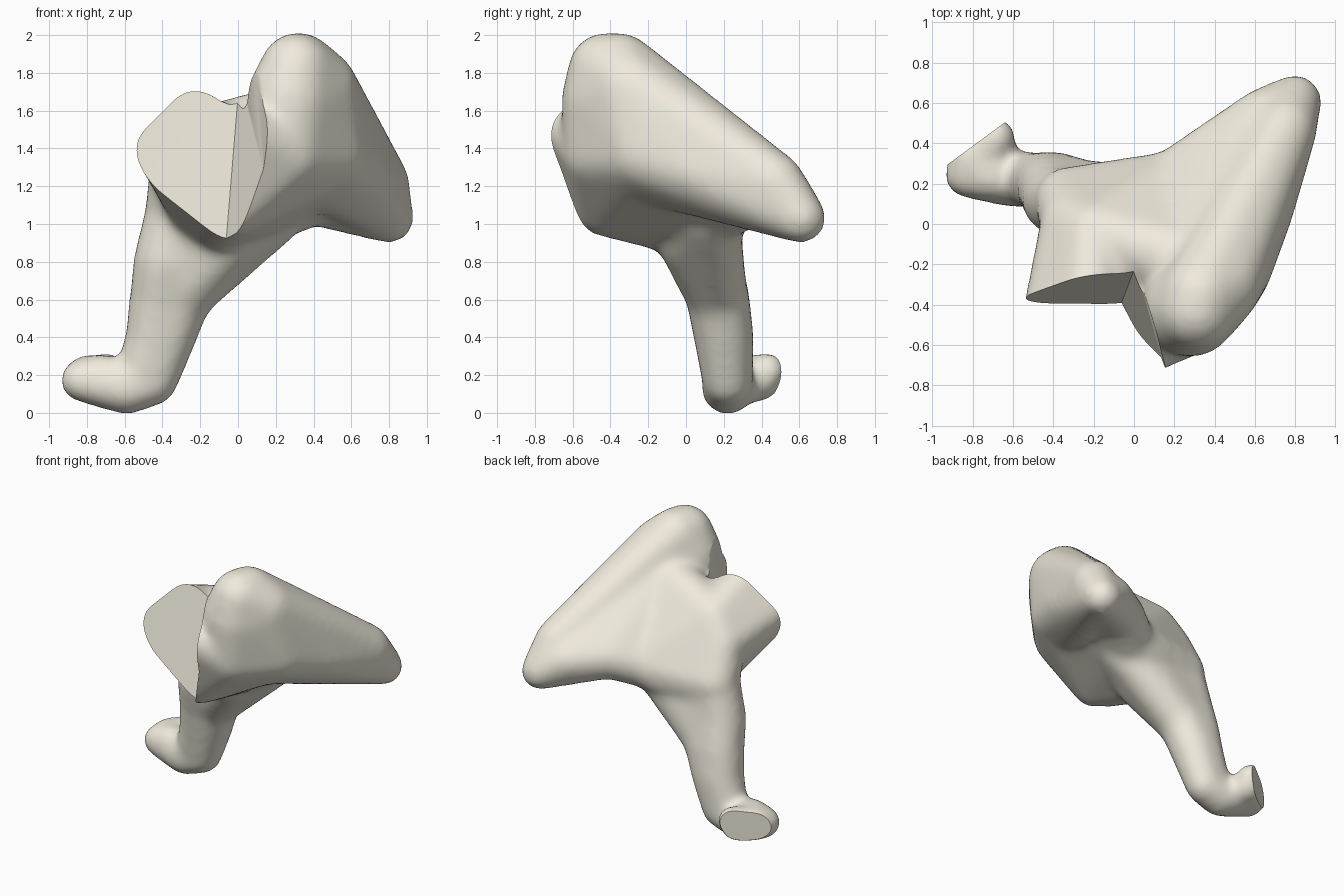
import bpy
import bmesh
from mathutils import Matrix

cube = bpy.data.objects.get("Cube")
if cube:
    bpy.data.objects.remove(cube, do_unlink=True)


def add_hull(target, balls):
    """Add the convex hull of some balls (x, y, z, radius) to a bmesh."""
    part = bmesh.new()
    for x, y, z, r in balls:
        if r:
            # A little extra radius makes up for the later softening
            bmesh.ops.create_icosphere(part, subdivisions=3, radius=r + 0.0026 / r,
                                       matrix=Matrix.Translation((x, y, z)))
        else:
            part.verts.new((x, y, z))
    bmesh.ops.delete(part, geom=part.edges[:], context='EDGES_FACES')
    bmesh.ops.convex_hull(part, input=part.verts[:])
    inner = [v for v in part.verts if not v.link_faces]
    bmesh.ops.delete(part, geom=inner, context='VERTS')
    bmesh.ops.recalc_face_normals(part, faces=part.faces[:])
    mesh = bpy.data.meshes.new("hull")
    part.to_mesh(mesh)
    part.free()
    target.from_mesh(mesh)
    bpy.data.meshes.remove(mesh)


def make_object(name, hulls):
    bm = bmesh.new()
    for balls in hulls:
        add_hull(bm, balls)
    mesh = bpy.data.meshes.new(name)
    bm.to_mesh(mesh)
    bm.free()
    obj = bpy.data.objects.new(name, mesh)
    bpy.context.collection.objects.link(obj)
    return obj


# Balls shared by neighbouring parts
wing_front = (0.26, -0.44, 1.38, 0.20)
wing_side = (0.47, -0.22, 1.38, 0.20)
wing_top = (0.30, -0.20, 1.55, 0.19)
tip = (0.80, 0.61, 1.03, 0.11)
lip = (0.05, -0.63, 1.50, 0.10)
neck_low = (-0.02, -0.43, 1.10, 0.15)
neck_side = (-0.30, 0.00, 1.30, 0.15)
neck_back = (-0.20, -0.05, 1.45, 0.15)
heel = (-0.59, 0.22, 0.13, 0.12)
hip = (-0.12, 0.08, 1.00, 0.18)
edge_near = (0.20, 0.19, 1.09, 0.16)
edge_far = (0.40, 0.35, 1.15, 0.14)

# Large rounded wing, from the high crown to the low rear tip
wing = [(0.31, -0.43, 1.82, 0.18), (0.33, -0.35, 1.82, 0.18),
        (0.28, -0.42, 1.66, 0.23), (0.42, -0.30, 1.72, 0.20),
        wing_front, wing_side, tip, (0.75, 0.47, 1.22, 0.14),
        (0.61, 0.08, 1.28, 0.17)]

# Broad neck that widens towards the broken front face
neck = [(-0.42, -0.52, 1.43, 0.13), (-0.23, -0.52, 1.65, 0.13), lip, neck_low,
        neck_side, neck_back, hip]

# Underside that joins the wing to the neck and the leg
underside = [wing_front, lip, neck_low, hip, wing_side, edge_near]

# Sloping back plate with a curved lower edge
plate_near = [hip, edge_near, wing_top, neck_side, neck_back,
              (0.00, 0.15, 1.03, 0.16), (-0.32, 0.11, 1.06, 0.16)]
plate_mid = [edge_near, edge_far, wing_top, wing_side]
plate_far = [edge_far, (0.65, 0.53, 1.12, 0.13), tip, wing_side,
             (0.32, -0.25, 1.60, 0.20)]

# Curved web between the underside and the leg
web = [(0.18, 0.11, 1.05, 0.15), (-0.04, 0.01, 0.92, 0.15),
       (-0.06, 0.12, 0.92, 0.16), (-0.30, 0.16, 0.63, 0.15),
       (-0.30, 0.10, 0.95, 0.16)]

# Leg levels: left x, right x, y, z, radius
levels = [(-0.32, -0.06, 0.10, 1.08, 0.15), (-0.38, -0.16, 0.12, 0.80, 0.16),
          (-0.41, -0.31, 0.17, 0.60, 0.15), (-0.44, -0.38, 0.20, 0.40, 0.14),
          (-0.52, -0.45, 0.22, 0.17, 0.11)]
rings = [[(a, y, z, r), (b, y, z, r)] for a, b, y, z, r in levels]
leg = [low + high for low, high in zip(rings, rings[1:])]

# Bent foot with a side prong
ankle = rings[-1] + [heel]
foot = [heel, (-0.83, 0.24, 0.17, 0.08), (-0.72, 0.23, 0.20, 0.08),
        (-0.80, 0.33, 0.19, 0.09)]
prong = [(-0.80, 0.32, 0.18, 0.09), (-0.70, 0.39, 0.17, 0.08),
         (-0.69, 0.43, 0.22, 0.06)]

bone = make_object("bone", [wing, neck, underside, plate_near, plate_mid,
                            plate_far, web, *leg, ankle, foot, prong])

# Wedge for the broken front face, and a block for the foot end
front_cutter = make_object("front_cutter", [[
    (0.01, -0.20, 1.80, 0), (0.31, -1.20, 1.80, 0),
    (-1.00, -1.20, 1.80, 0), (-1.00, -0.36, 1.80, 0),
    (-0.08, -0.44, 0.70, 0), (0.28, -1.20, 0.70, 0),
    (-1.00, -1.20, 0.70, 0), (-1.00, -0.58, 0.70, 0)]])
foot_cutter = make_object("foot_cutter", [[
    (x, y, z, 0) for z in (-0.2, 0.5)
    for x, y in ((-1.19, 0.10), (-0.51, 0.60), (-0.91, 1.20), (-1.59, 0.70))]])

# Fuse the parts, soften them, then cut the broken ends
remesh = bone.modifiers.new("fuse", 'REMESH')
remesh.mode = 'VOXEL'
remesh.voxel_size = 0.025
soften = bone.modifiers.new("soften", 'SMOOTH')
soften.factor = 0.5
soften.iterations = 20
for cutter in (front_cutter, foot_cutter):
    cutter.hide_render = True
    cutter.display_type = 'WIRE'
    cut = bone.modifiers.new(cutter.name, 'BOOLEAN')
    cut.operation = 'DIFFERENCE'
    cut.solver = 'EXACT'
    cut.object = cutter

bpy.ops.object.select_all(action='DESELECT')
bpy.context.view_layer.objects.active = bone
bone.select_set(True)
for modifier in list(bone.modifiers):
    bpy.ops.object.modifier_apply(modifier=modifier.name)
for cutter in (front_cutter, foot_cutter):
    bpy.data.objects.remove(cutter, do_unlink=True)
bpy.ops.object.shade_smooth_by_angle(angle=0.7)

# Warm ivory surface
ivory = bpy.data.materials.new("ivory")
ivory.use_nodes = True
colour = (0.87, 0.83, 0.72, 1.0)
ivory.diffuse_color = colour
ivory.node_tree.nodes["Principled BSDF"].inputs["Base Color"].default_value = colour
bone.data.materials.clear()
bone.data.materials.append(ivory)
